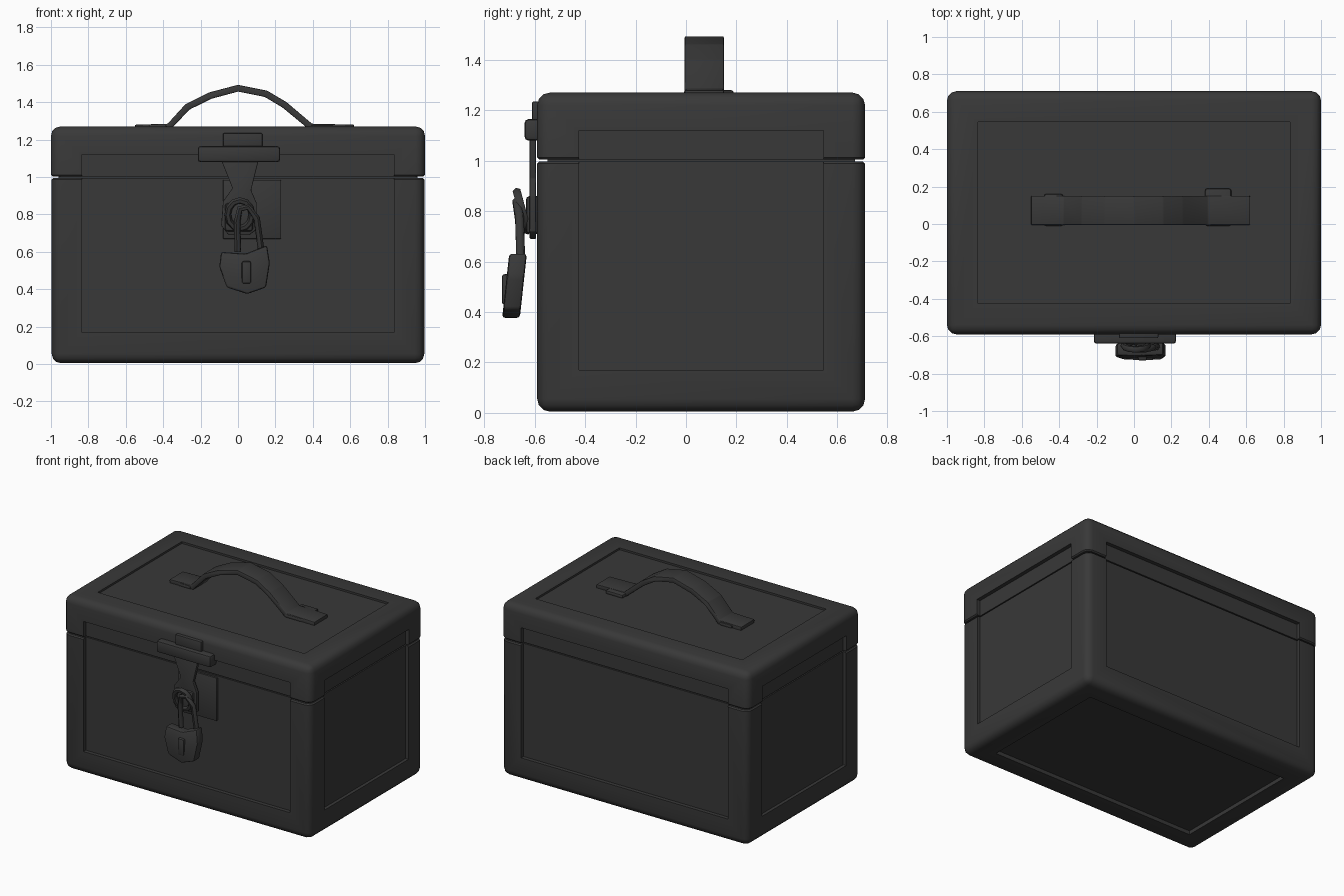
import bpy, bmesh, math
from mathutils import Vector, Matrix

if "Cube" in bpy.data.objects:
    bpy.data.objects.remove(bpy.data.objects["Cube"], do_unlink=True)

iron = bpy.data.materials.new("charcoal iron")
iron.use_nodes = True
COLOR = (0.04, 0.04, 0.04, 1)
iron.diffuse_color = COLOR
shader = next(n for n in iron.node_tree.nodes if n.type == "BSDF_PRINCIPLED")
shader.inputs["Base Color"].default_value = COLOR
shader.inputs["Roughness"].default_value = 0.8


def finish(name, bm, angle=40):
    bmesh.ops.recalc_face_normals(bm, faces=bm.faces[:])
    mesh = bpy.data.meshes.new(name)
    bm.to_mesh(mesh)
    bm.free()
    mesh.materials.append(iron)
    obj = bpy.data.objects.new(name, mesh)
    bpy.context.collection.objects.link(obj)
    smooth(obj, angle)
    return obj


def activate(obj):
    bpy.ops.object.select_all(action="DESELECT")
    obj.select_set(True)
    bpy.context.view_layer.objects.active = obj


def smooth(obj, angle=40):
    activate(obj)
    bpy.ops.object.shade_smooth_by_angle(angle=math.radians(angle))


def add_box(bm, lo, hi):
    lo, hi = Vector(lo), Vector(hi)
    place = Matrix.Translation((lo + hi) / 2) @ Matrix.Diagonal((*(hi - lo), 1))
    bmesh.ops.create_cube(bm, size=1, matrix=place)


def box(name, lo, hi, bevel=0.0, segments=2):
    bm = bmesh.new()
    add_box(bm, lo, hi)
    if bevel:
        bmesh.ops.bevel(bm, geom=bm.edges[:], offset=bevel, segments=segments,
                        profile=0.5, affect="EDGES")
    return finish(name, bm)


def plate(name, outline, y_front, y_back, bevel=0.0):
    """Extrude an x-z outline from back to front."""
    bm = bmesh.new()
    face = bm.faces.new([bm.verts.new((x, y_back, z)) for x, z in outline])
    out = bmesh.ops.extrude_face_region(bm, geom=[face])
    moved = [v for v in out["geom"] if isinstance(v, bmesh.types.BMVert)]
    bmesh.ops.translate(bm, verts=moved, vec=(0, y_front - y_back, 0))
    if bevel:
        bmesh.ops.bevel(bm, geom=bm.edges[:], offset=bevel, segments=2,
                        profile=0.5, affect="EDGES")
    return finish(name, bm)


def rod(name, points, radius, cyclic=False):
    curve = bpy.data.curves.new(name, "CURVE")
    curve.dimensions = "3D"
    curve.bevel_depth = radius
    curve.bevel_resolution = 1
    curve.use_fill_caps = True
    spline = curve.splines.new("POLY")
    spline.points.add(len(points) - 1)
    for p, co in zip(spline.points, points):
        p.co = (*co, 1)
    spline.use_cyclic_u = cyclic
    curve.materials.append(iron)
    obj = bpy.data.objects.new(name, curve)
    bpy.context.collection.objects.link(obj)
    activate(obj)
    bpy.ops.object.convert(target="MESH")
    smooth(bpy.context.view_layer.objects.active, 60)


# Overall chest extents, seam height and panel recess
X, Y0, Y1, Z0, Z1, SEAM = 1.0, -0.59, 0.71, 0.005, 1.27, 1.0
RAIL, DEEP, OUT = 0.165, 0.028, 0.2
px, py0, py1, pz0, pz1 = X - RAIL, Y0 + RAIL, Y1 - RAIL, 0.17, 1.12

# Cutter for the recessed panel on every side
bm = bmesh.new()
for lo, hi in [
    ((-px, Y0 - OUT, pz0), (px, Y0 + DEEP, pz1)),
    ((-px, Y1 - DEEP, pz0), (px, Y1 + OUT, pz1)),
    ((-X - OUT, py0, pz0), (-X + DEEP, py1, pz1)),
    ((X - DEEP, py0, pz0), (X + OUT, py1, pz1)),
    ((-px, py0, Z0 - OUT), (px, py1, Z0 + DEEP)),
    ((-px, py0, Z1 - 0.014), (px, py1, Z1 + OUT)),
]:
    add_box(bm, lo, hi)
cutter = finish("panel_cutter", bm)


# Chest body and lid: one rounded block split at the seam, panels recessed
def half(name, keep_below, grow):
    bm = bmesh.new()
    add_box(bm, (-X, Y0, Z0), (X, Y1, Z1))
    bmesh.ops.bevel(bm, geom=bm.edges[:], offset=0.05, segments=3,
                    profile=0.5, affect="EDGES")
    cut = bmesh.ops.bisect_plane(
        bm, geom=bm.verts[:] + bm.edges[:] + bm.faces[:],
        plane_co=(0, 0, SEAM + (-0.004 if keep_below else 0.004)),
        plane_no=(0, 0, 1), clear_outer=keep_below, clear_inner=not keep_below)
    rim = [e for e in cut["geom_cut"] if isinstance(e, bmesh.types.BMEdge)]
    bmesh.ops.holes_fill(bm, edges=rim, sides=0)
    rim = [e for e in rim if e.is_valid]
    bmesh.ops.bevel(bm, geom=rim, offset=0.008, segments=1, affect="EDGES")
    for v in bm.verts:
        v.co.x *= grow
    obj = finish(name, bm)
    mod = obj.modifiers.new("panels", "BOOLEAN")
    mod.operation, mod.solver, mod.object = "DIFFERENCE", "EXACT", cutter
    activate(obj)
    bpy.ops.object.modifier_apply(modifier=mod.name)
    smooth(obj)


half("chest_body", True, 0.996)
half("chest_lid", False, 1.0)
bpy.data.objects.remove(cutter, do_unlink=True)
box("seam_liner", (-X + 0.04, Y0 + 0.04, 0.9), (X - 0.04, Y1 - 0.04, 1.1))

# Carrying handle: a flat strap bowed over the lid with splayed feet
path = [(-0.55, 1.262), (-0.37, 1.268), (-0.27, 1.375), (-0.15, 1.435), (0, 1.475),
        (0.15, 1.445), (0.25, 1.385), (0.39, 1.268), (0.62, 1.262)]
pts = [Vector((x, 0, z)) for x, z in path]
upper, lower = [], []
for i, p in enumerate(pts):
    along = (pts[min(i + 1, len(pts) - 1)] - pts[max(i - 1, 0)]).normalized()
    normal = Vector((-along.z, 0, along.x)) * 0.018
    upper.append((p + normal).xz)
    lower.append((p - normal).xz)
plate("handle", upper + lower[::-1], -0.005, 0.15, 0.005)
box("handle_left_foot", (0.38, -0.01, 1.25), (0.52, 0.19, 1.28), 0.012)
box("handle_right_foot", (-0.48, -0.01, 1.25), (-0.38, 0.16, 1.278), 0.01)

# Latch: hinge leaf, hinge barrel, hasp and plate behind it
box("hinge_leaf", (-0.08, -0.61, 1.15), (0.13, -0.55, 1.235), 0.006)
box("hinge_barrel", (-0.215, -0.64, 1.08), (0.225, -0.56, 1.165), 0.015)
box("latch_plate", (-0.08, -0.575, 0.67), (0.23, -0.55, 0.985), 0.004)
plate("hasp", [(-0.09, 1.09), (0.11, 1.09), (0.07, 0.93), (0.1, 0.86), (0.1, 0.72),
               (0.06, 0.69), (-0.05, 0.69), (-0.09, 0.74), (-0.08, 0.87),
               (-0.03, 0.94)], -0.62, -0.595, 0.004)
box("hasp_boss", (-0.07, -0.635, 0.71), (0.08, -0.56, 0.86), 0.015)

# Staple ring that holds the padlock
ring = [(0.01 + 0.065 * math.cos(a), -0.65 - 0.02 * math.sin(a), 0.80 + 0.075 * math.sin(a))
        for a in (i * math.tau / 12 for i in range(12))]
rod("staple", ring, 0.018, True)

# Padlock shackle and faceted body
rod("shackle", [(0.0, -0.655, 0.60), (-0.005, -0.66, 0.76), (0.01, -0.67, 0.83),
                (0.055, -0.67, 0.84), (0.1, -0.66, 0.78), (0.125, -0.655, 0.6)], 0.018)
lock = plate("padlock", [(-0.09, 0.60), (-0.1, 0.52), (-0.06, 0.41), (0.05, 0.375),
                         (0.15, 0.41), (0.17, 0.54), (0.155, 0.635), (0.04, 0.59)],
             -0.70, -0.63, 0.012)
for v in lock.data.vertices:
    v.co.y -= 0.11 * (0.64 - v.co.z)
box("keyhole_cover", (0.02, -0.73, 0.43), (0.07, -0.69, 0.55), 0.01)
